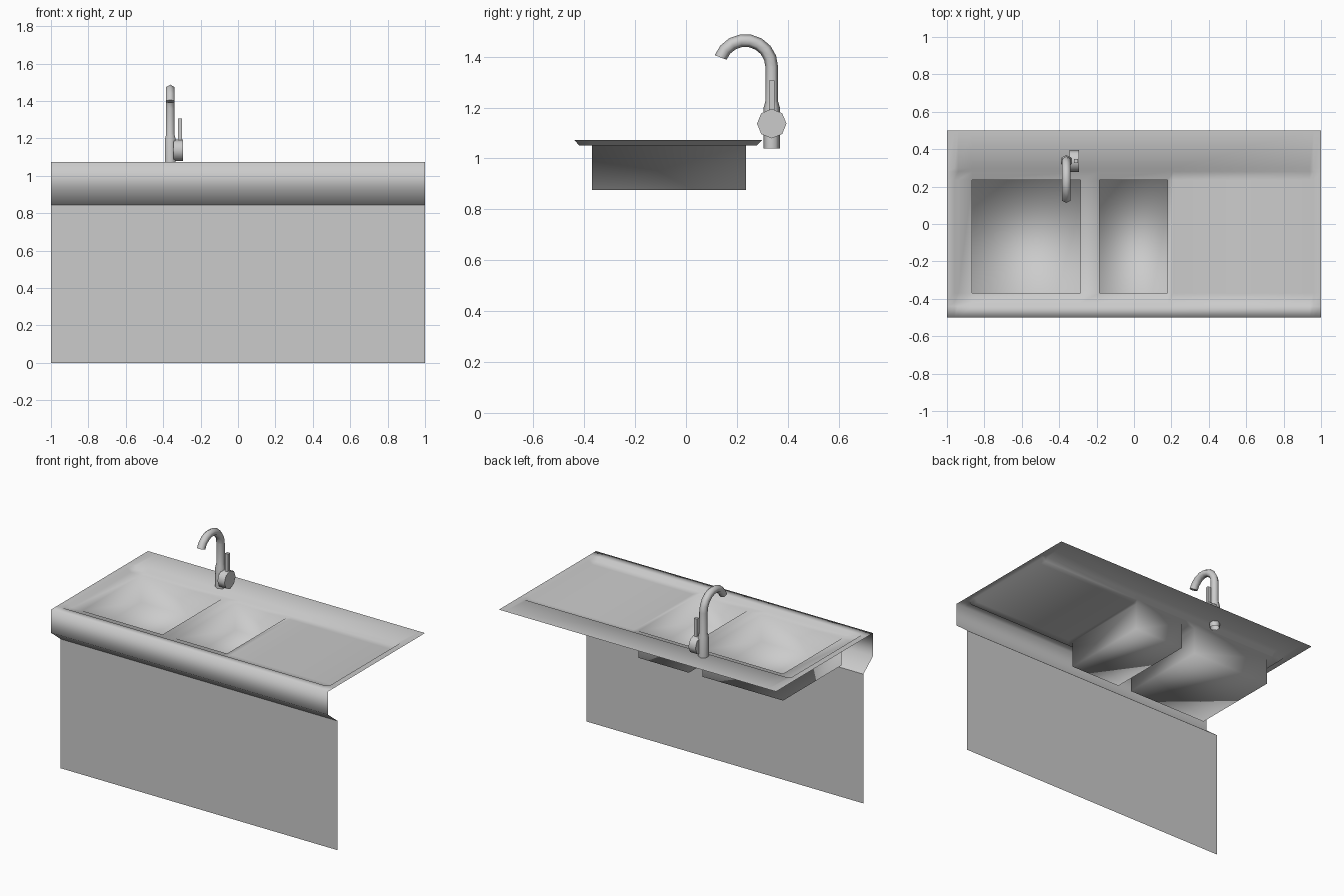
import bpy, bmesh, math
from mathutils import Vector

if "Cube" in bpy.data.objects:
    bpy.data.objects.remove(bpy.data.objects["Cube"])


def finish(bm, name, flat=None, angle=None):
    for f in bm.faces:
        f.smooth = not (flat and flat(f))
    me = bpy.data.meshes.new(name)
    bm.to_mesh(me)
    bm.free()
    ob = bpy.data.objects.new(name, me)
    bpy.context.collection.objects.link(ob)
    if angle:
        bpy.ops.object.select_all(action='DESELECT')
        ob.select_set(True)
        bpy.context.view_layer.objects.active = ob
        bpy.ops.object.shade_smooth_by_angle(angle=math.radians(angle))
    return ob


# Counter: one thin sheet of front panel, lip, raised rim and recessed top
TOP, FLOOR, BOWL = 1.073, 1.052, 0.877
xs = [-1, -0.96, -0.94, -0.865, -0.285, -0.185, 0.18, 0.21, 0.94, 0.96, 1]
rows = [(-0.4, 0), (-0.4, 0.843), (-0.5, 0.922), (-0.5, TOP), (-0.44, TOP),
        (-0.42, FLOOR), (-0.37, FLOOR), (0.235, FLOOR), (0.28, FLOOR),
        (0.30, TOP), (0.5, TOP)]
bm = bmesh.new()
grid = [[bm.verts.new((x, y, TOP if z == FLOOR and abs(x) > 0.95 else z))
         for x in xs] for y, z in rows]
bowls = []
for j in range(len(rows) - 1):
    for i in range(len(xs) - 1):
        f = bm.faces.new((grid[j][i], grid[j][i + 1],
                          grid[j + 1][i + 1], grid[j + 1][i]))
        if j == 6 and i in (3, 5):
            bowls.append(f)

# Two bowls pressed straight down from the recessed top
for f in bowls:
    new = bmesh.ops.extrude_discrete_faces(bm, faces=[f])['faces']
    for g in new:
        for v in g.verts:
            v.co.z = BOWL
bm.normal_update()
finish(bm, "counter_with_bowls",
       flat=lambda f: max(v.co.z for v in f.verts) < 0.85)

# Tap: hexagonal section swept up the body and around the spout
CX, CY = -0.362, 0.337
path = [(CY, 1.04, 0.032, 0), (CY, 1.20, 0.032, 0),
        (CY, 1.225, 0.025, 0)]
R, cy, cz = 0.104, CY - 0.104, 1.36
for k in range(9):
    a = math.radians(159 * k / 8)
    path.append((cy + R * math.cos(a), cz + R * math.sin(a), 0.025, a))
bm = bmesh.new()
rings = []
for y, z, r, a in path:
    rad = Vector((0, math.cos(a), math.sin(a)))
    ring = []
    for s in range(6):
        t = math.tau * s / 6
        p = Vector((CX, y, z)) + rad * r * math.cos(t) \
            + Vector((1, 0, 0)) * r * math.sin(t)
        ring.append(bm.verts.new(p))
    rings.append(ring)
for a, b in zip(rings, rings[1:]):
    for s in range(6):
        bm.faces.new((a[s], a[(s + 1) % 6], b[(s + 1) % 6], b[s]))
bm.faces.new(rings[-1])
bmesh.ops.recalc_face_normals(bm, faces=bm.faces[:])
finish(bm, "tap_body_and_spout", angle=65)

# Tap knob: eight-sided drum facing sideways
bpy.ops.mesh.primitive_cylinder_add(vertices=8, radius=0.058, depth=0.05,
                                    location=(-0.319, CY, 1.137),
                                    rotation=(0, math.pi / 2, 0))
knob = bpy.context.object
knob.name = "tap_knob"
bpy.ops.object.shade_smooth_by_angle(angle=math.radians(50))

# Tap lever
bpy.ops.mesh.primitive_cube_add(size=1, location=(-0.311, CY, 1.23))
lever = bpy.context.object
lever.name = "tap_lever"
lever.scale = (0.022, 0.022, 0.152)
